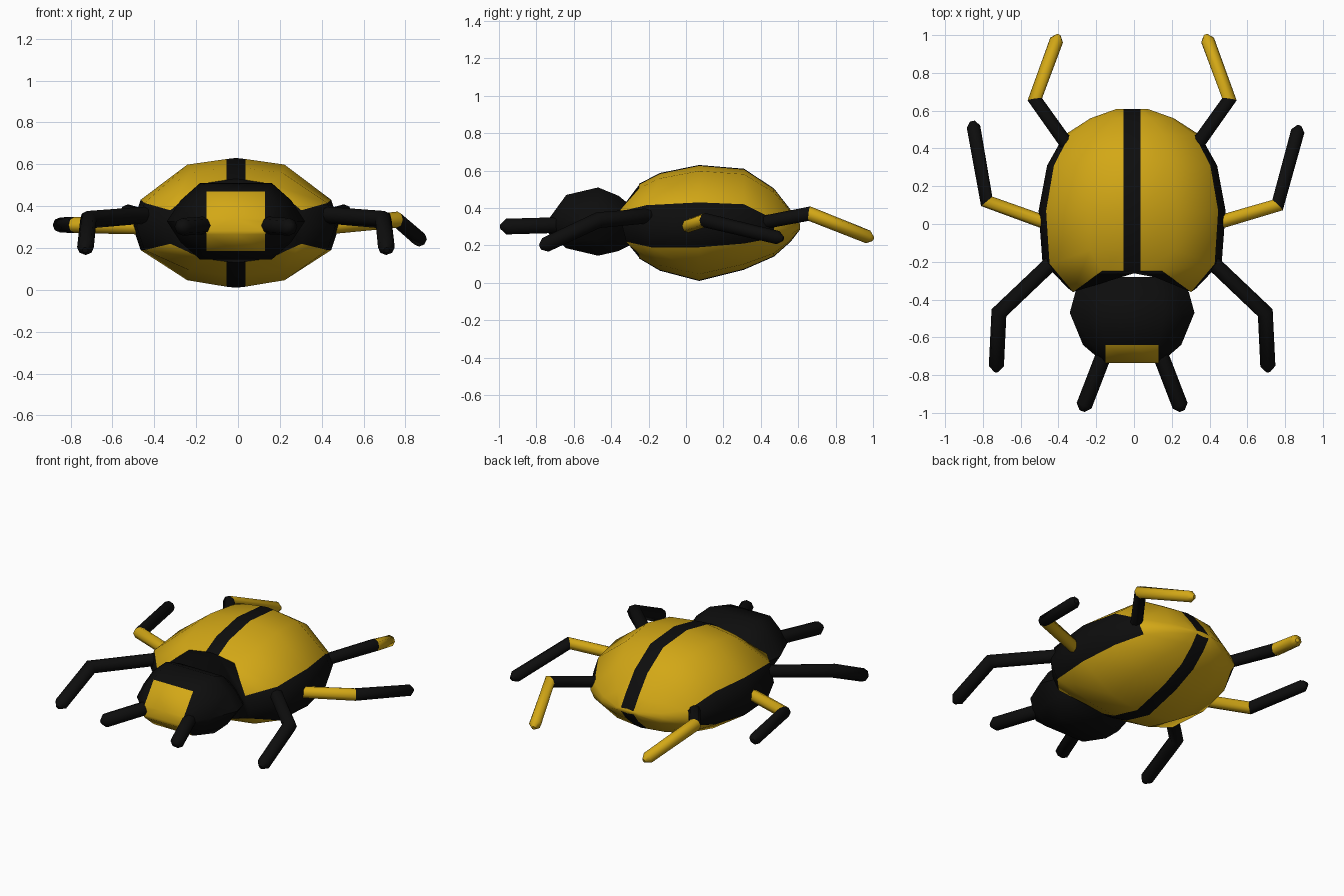
import bpy, bmesh, math
from mathutils import Vector

cube = bpy.data.objects.get("Cube")
if cube:
    bpy.data.objects.remove(cube)

CX = -0.01  # centre line of the body


def material(name, rgb):
    m = bpy.data.materials.new(name)
    m.use_nodes = True
    m.diffuse_color = (*rgb, 1)
    bsdf = next(n for n in m.node_tree.nodes if n.type == 'BSDF_PRINCIPLED')
    bsdf.inputs["Base Color"].default_value = (*rgb, 1)
    bsdf.inputs["Roughness"].default_value = 0.6
    return m


MATS = [material("black", (0.004, 0.004, 0.004)),
        material("golden yellow", (0.65, 0.39, 0.008))]
BLACK, YELLOW = 0, 1


def loft(name, rings, rule, first_cap, last_cap, angle=50):
    """Skin closed rings; rule(row, column) gives each face its colour."""
    bm = bmesh.new()
    loops = [[bm.verts.new(p) for p in ring] for ring in rings]
    n = len(loops[0])
    for r in range(len(loops) - 1):
        for c in range(n):
            d = (c + 1) % n
            f = bm.faces.new((loops[r][c], loops[r][d], loops[r + 1][d], loops[r + 1][c]))
            f.material_index = rule(r, c)
    bm.faces.new(loops[0]).material_index = first_cap
    bm.faces.new(loops[-1]).material_index = last_cap
    bmesh.ops.recalc_face_normals(bm, faces=bm.faces)
    mesh = bpy.data.meshes.new(name)
    bm.to_mesh(mesh)
    bm.free()
    for m in MATS:
        mesh.materials.append(m)
    ob = bpy.data.objects.new(name, mesh)
    bpy.context.collection.objects.link(ob)
    bpy.ops.object.select_all(action='DESELECT')
    ob.select_set(True)
    bpy.context.view_layer.objects.active = ob
    bpy.ops.object.shade_smooth_by_angle(angle=math.radians(angle))
    return ob


def mirrored(half):
    """Complete a half section that runs from top centre to bottom centre."""
    other = [(-x, y, z) for x, y, z in half[-2:0:-1]]
    return [(x + CX, y, z) for x, y, z in half + other]


# Body: rounded shell with a centre stripe and a dark band along each side
SWEEP = (0, 0, 0, -0.11, -0.09, -0.07, 0, 0, 0)


def body_ring(y, w, top, bottom, band_top, band_bottom, sweep=0):
    mid = (band_top + band_bottom) / 2
    stripe = 0.045
    shoulder = max(0.47 * w, stripe + 0.005)
    xs = (0, stripe, shoulder, 0.92 * w, w, 0.92 * w, shoulder, stripe, 0)
    zs = (top, top - 0.005, top - 0.1 * (top - mid), band_top, mid, band_bottom,
          bottom + 0.12 * (mid - bottom), bottom + 0.005, bottom)
    return mirrored([(x, y + sweep * s, z) for x, s, z in zip(xs, SWEEP, zs)])


body_rings = [
    body_ring(-0.25, 0.34, 0.53, 0.13, 0.38, 0.22, 1),
    body_ring(-0.14, 0.475, 0.587, 0.065, 0.415, 0.19, 0.65),
    body_ring(0.07, 0.495, 0.63, 0.01, 0.43, 0.19),
    body_ring(0.31, 0.45, 0.61, 0.07, 0.42, 0.21),
    body_ring(0.47, 0.36, 0.505, 0.14, 0.34, 0.24),
    body_ring(0.56, 0.22, 0.39, 0.22, 0.32, 0.26),
    body_ring(0.61, 0.08, 0.315, 0.285, 0.305, 0.29),
]


def body_colour(row, col):
    stripe = col in (0, 7, 8, 15)
    band = col in (3, 4, 11, 12) and row < 4
    return BLACK if stripe or band else YELLOW


loft("body", body_rings, body_colour, BLACK, YELLOW)


# Head: faceted, with a yellow face plate at the front
def head_ring(y, w, top, bottom):
    mid = (top + bottom) / 2
    flat = max(0.52 * w, 0.14)
    cheek = max(0.8 * w, 0.145)
    half = [(0, y, top), (flat, y, top), (cheek, y, mid + 0.55 * (top - mid)), (w, y, mid),
            (cheek, y, mid - 0.55 * (mid - bottom)), (flat, y, bottom), (0, y, bottom)]
    return mirrored(half)


loft("head", [
    head_ring(-0.28, 0.24, 0.40, 0.21),
    head_ring(-0.36, 0.30, 0.465, 0.17),
    head_ring(-0.47, 0.33, 0.51, 0.145),
    head_ring(-0.64, 0.26, 0.47, 0.185),
    head_ring(-0.735, 0.15, 0.34, 0.265),
], lambda row, col: YELLOW if row == 3 and col in (0, 5, 6, 11) else BLACK, BLACK, YELLOW)


# Limbs: eight-sided tubes with mitred joints and blunt pointed ends
def limb(name, points, radius, colours):
    pts = [Vector(p) for p in points]
    dirs = [(b - a).normalized() for a, b in zip(pts, pts[1:])]
    stations = [(pts[0], dirs[0], radius)]
    for i in range(1, len(dirs)):
        stations.append((pts[i], (dirs[i - 1] + dirs[i]).normalized(), radius * 1.08))
    end, d = pts[-1], dirs[-1]
    stations += [(end - d * 0.03, d, radius), (end, d, radius * 0.35)]
    rings = []
    for p, axis, r in stations:
        side = axis.cross(Vector((0, 0, 1))).normalized()
        up = side.cross(axis)
        ring = []
        for k in range(8):
            a = math.tau * k / 8
            ring.append(p + side * (r * math.cos(a)) + up * (r * math.sin(a)))
        rings.append(ring)
    loft(name, rings, lambda row, col: colours[min(row, len(colours) - 1)],
         colours[0], colours[-1])


for side, s in (("left", 1), ("right", -1)):
    def place(*points):
        return [(s * x + CX, y, z) for x, y, z in points]

    limb(side + "_antenna", place((0.13, -0.64, 0.31), (0.265, -0.99, 0.30)), 0.042, [BLACK])
    limb(side + "_front_leg", place((0.40, -0.18, 0.36), (0.705, -0.47, 0.335),
                                    (0.72, -0.78, 0.19)), 0.04, [BLACK, BLACK])
    limb(side + "_hind_leg", place((0.33, 0.40, 0.32), (0.515, 0.66, 0.37),
                                   (0.39, 1.0, 0.235)), 0.036, [BLACK, YELLOW])

# The middle legs are posed differently on each side
limb("left_middle_leg", [(0.42, 0.0, 0.30), (0.76, 0.10, 0.335), (0.875, 0.52, 0.235)],
     0.036, [YELLOW, BLACK])
limb("right_middle_leg", [(-0.42, -0.01, 0.30), (-0.78, 0.12, 0.31), (-0.855, 0.545, 0.31)],
     0.036, [YELLOW, BLACK])
